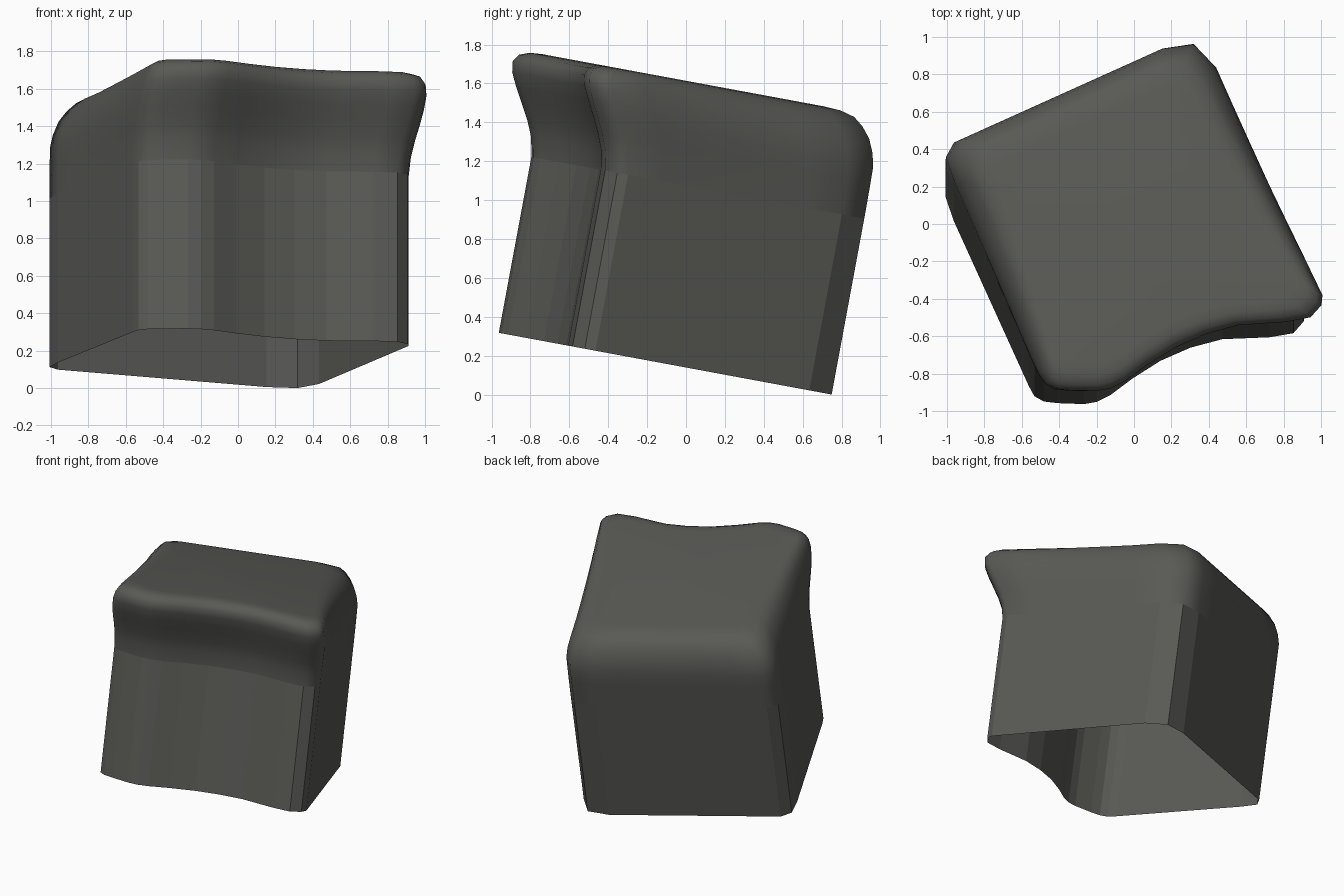
import bpy, bmesh, math
from mathutils import Vector, Matrix

if "Cube" in bpy.data.objects:
    bpy.data.objects.remove(bpy.data.objects["Cube"])

TILT = math.radians(10.5)   # lean of the cap towards the back
TURN = math.radians(24)     # turn of the square plan about its axis

# Rim outline, counter-clockwise from the front left corner
OUTLINE = [(-.555, -.86), (-.525, -.915), (-.475, -.943), (-.40, -.952), (-.26, -.957),
           (-.19, -.945), (-.12, -.91), (0, -.82), (.15, -.725), (.31, -.655),
           (.48, -.61), (.73, -.60), (.86, -.578), (.915, -.515), (.92, -.46),
           (.44, .64), (.325, .755), (.16, .727), (-.955, .225), (-1.0, .15), (-.955, .02)]
# Rings: height along the axis, forward flare of the lip, inset of sides and back
RINGS = [(0, 0, 0), (.92, 0, 0), (1.02, .02, 0), (1.1, .055, 0), (1.19, .105, 0),
         (1.26, .145, .012), (1.33, .18, .035), (1.385, .19, .07),
         (1.425, .165, .11), (1.445, .115, .17), (1.45, .05, .24)]

# Split the long straight walls so that the rounding can vary along them
loop = []
for i, p in enumerate(OUTLINE):
    p, q = Vector(p), Vector(OUTLINE[(i + 1) % len(OUTLINE)])
    n = 6 if (q - p).length > .6 else 1
    loop += [p.lerp(q, k / n) for k in range(n)]

a_dir = Vector((math.cos(TURN), math.sin(TURN)))
b_dir = Vector((-math.sin(TURN), math.cos(TURN)))
coords = [(p.dot(a_dir), p.dot(b_dir)) for p in loop]
a_lo, a_hi = min(c[0] for c in coords), max(c[0] for c in coords)
b_lo, b_hi = min(c[1] for c in coords), max(c[1] for c in coords)


def ring_point(c, h, flare, inset):
    """Move one outline point for a given ring."""
    t = (c[1] - b_lo) / (b_hi - b_lo)
    s = 2 * (c[0] - a_lo) / (a_hi - a_lo) - 1
    front = max(0, 1 - max(0, t - .15) / .85)
    a = c[0] + s * (.2 * flare * front ** 2 - inset * min(1, .3 + .9 * t))
    b = c[1] - flare * front - inset * t
    p = a_dir * a + b_dir * b
    return Vector((p.x, p.y / math.cos(TILT), h))


# Open-bottomed cap: faceted walls below, smooth rounded lip above
bm = bmesh.new()
rings = [[bm.verts.new(ring_point(c, *r)) for c in coords] for r in RINGS]
n = len(coords)
for k in range(len(rings) - 1):
    lo, hi = rings[k], rings[k + 1]
    for i in range(n):
        j = (i + 1) % n
        f = bm.faces.new((lo[i], lo[j], hi[j], hi[i]))
        f.smooth = k > 0
bm.faces.new(rings[-1]).smooth = True
bm.transform(Matrix.Rotation(-TILT, 4, 'X'))

# Stand on the ground and centre
xs, ys, zs = zip(*[v.co for v in bm.verts])
bm.transform(Matrix.Translation((-(min(xs) + max(xs)) / 2, -(min(ys) + max(ys)) / 2, -min(zs))))

mesh = bpy.data.meshes.new("cap")
bm.to_mesh(mesh)
bm.free()
mat = bpy.data.materials.new("dark grey")
mat.diffuse_color = (.10, .10, .092, 1)
mat.use_nodes = True
mat.node_tree.nodes["Principled BSDF"].inputs["Base Color"].default_value = mat.diffuse_color
mesh.materials.append(mat)
bpy.context.collection.objects.link(bpy.data.objects.new("cap", mesh))
